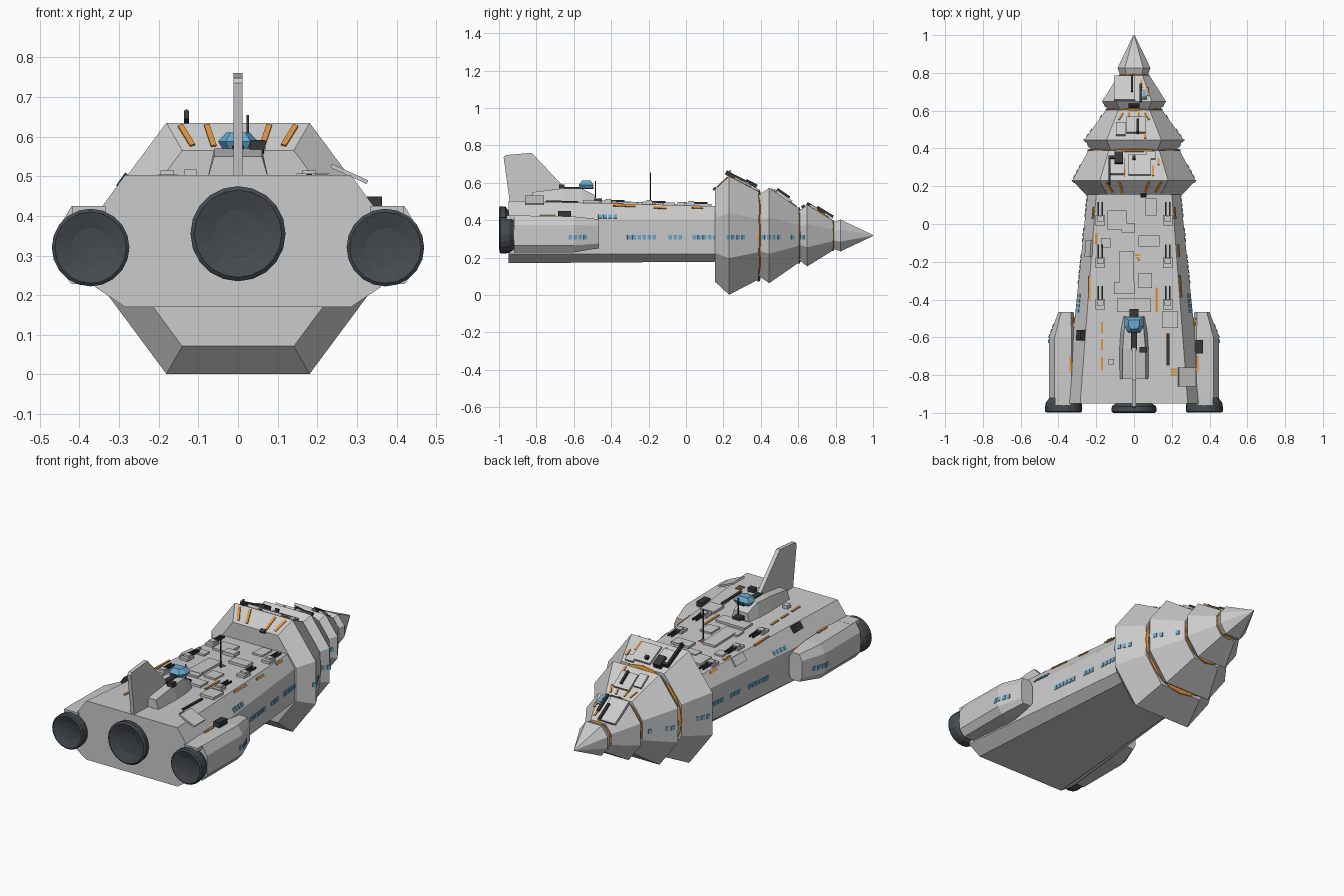
import bpy, bmesh, math
from mathutils import Vector, Matrix
from mathutils.bvhtree import BVHTree


def mat(name, r, g, b):
    m = bpy.data.materials.new(name)
    m.diffuse_color = (r, g, b, 1)
    return m


GREY = mat("hull grey", 0.60, 0.60, 0.60)
DARK = mat("charcoal", 0.035, 0.038, 0.042)
NOZ = mat("engine slate", 0.06, 0.07, 0.08)
ORANGE = mat("marking orange", 0.72, 0.30, 0.05)
BLUE = mat("window blue", 0.14, 0.40, 0.62)
surf_v, surf_f = [], []      # collected hull surfaces, for placing details


def make(name, verts, faces, m, solid=False):
    me = bpy.data.meshes.new(name)
    bm = bmesh.new()
    vs = [bm.verts.new(v) for v in verts]
    for f in faces:
        bm.faces.new([vs[i] for i in f])
    bmesh.ops.recalc_face_normals(bm, faces=bm.faces)
    bm.to_mesh(me)
    bm.free()
    me.materials.append(m)
    ob = bpy.data.objects.new(name, me)
    bpy.context.collection.objects.link(ob)
    if solid:
        o = len(surf_v)
        surf_v.extend(Vector(v) for v in verts)
        surf_f.extend([i + o for i in p.vertices] for p in me.polygons)
    return ob


def loft(name, rings, m, solid=False):
    n = len(rings[0])
    verts = [p for r in rings for p in r]
    faces = [list(range(n)), list(range(len(verts) - n, len(verts)))]
    for k in range(len(rings) - 1):
        for i in range(n):
            j = (i + 1) % n
            faces.append([k * n + i, k * n + j, k * n + n + j, k * n + n + i])
    return make(name, verts, faces, m, solid)


def ring8(y, xi, xo, zb, z1, z2, zt, cx=0):
    half = [(xi, zt), (xo, z2), (xo, z1), (xi, zb)]
    return [(cx + x, y, z) for x, z in half] + [(cx - x, y, z) for x, z in reversed(half)]


def lathe(name, prof, cx, cz, m, n=20):
    return loft(name, [[(cx + r * math.cos(2 * math.pi * i / n), y,
                         cz + r * math.sin(2 * math.pi * i / n)) for i in range(n)]
                       for r, y in prof], m)


def block(name, p, n, lx, ly, t, m, lift=0.0, along=(0, 1, 0)):
    """Box resting on point p, with thickness along normal n."""
    n = Vector(n).normalized()
    a = Vector(along)
    a = (a - n * a.dot(n)).normalized()
    c = a.cross(n)
    p = Vector(p) + n * lift
    ring = lambda h: [p + c * (sx * lx / 2) + a * (sy * ly / 2) + n * h
                      for sx, sy in ((-1, -1), (1, -1), (1, 1), (-1, 1))]
    return loft(name, [ring(-0.002), ring(t)], m)


# main hull: tapered octagonal body
loft("main_hull", [ring8(-0.95, 0.285, 0.36, 0.17, 0.22, 0.40, 0.503),
                   ring8(0.20, 0.197, 0.242, 0.178, 0.22, 0.405, 0.474)], GREY, True)

# stacked bow sections, each flaring quickly and tapering to the next
CZ = 0.318


def bow(name, stations):
    loft(name, [ring8(y, h * 0.57, h * 1.03, CZ - h, CZ - h * 0.38, CZ + h * 0.38, CZ + h)
                for y, h in stations], GREY, True)


bow("bow_section_1", [(0.155, 0.247), (0.23, 0.317), (0.388, 0.235)])
bow("bow_section_2", [(0.388, 0.215), (0.445, 0.255), (0.603, 0.145)])
bow("bow_section_3", [(0.603, 0.13), (0.648, 0.165), (0.786, 0.08)])
bow("nose_cone", [(0.786, 0.07), (0.826, 0.085), (1.0, 0.003)])
for y, r in ((0.388, 0.246), (0.603, 0.15), (0.784, 0.083)):
    lathe("orange_collar", [(r - 0.01, y - 0.009), (r, y - 0.005), (r, y + 0.005),
                            (r - 0.01, y + 0.009)], 0, CZ, ORANGE, 24)

# side engine pods and nozzles
for s in (-1, 1):
    cx = 0.375 * s
    loft("engine_pod", [ring8(-0.92, 0.045, 0.075, 0.228, 0.265, 0.375, 0.425, cx),
                        ring8(-0.60, 0.045, 0.075, 0.228, 0.265, 0.375, 0.42, cx),
                        ring8(-0.465, 0.025, 0.04, 0.25, 0.275, 0.37, 0.405, 0.36 * s)],
         GREY, True)
    block("pod_rear_pad", (cx, -0.92, 0.405), (0, 0, 1), 0.085, 0.08, 0.02, GREY)
    lathe("pod_nozzle", [(0.07, -0.90), (0.078, -0.925), (0.095, -0.945), (0.098, -0.965),
                         (0.098, -0.992), (0.09, -0.998), (0.05, -0.985), (0.002, -0.98)],
          0.372 * s, 0.32, NOZ)
lathe("main_nozzle", [(0.09, -0.94), (0.10, -0.953), (0.117, -0.965), (0.12, -0.992),
                      (0.11, -1.0), (0.06, -0.985), (0.002, -0.98)], 0, 0.355, NOZ)

# bridge tower, canopy and tail fin
loft("bridge_tower", [[(-b, y, 0.49), (b, y, 0.49), (t, y, z), (-t, y, z)] for y, b, t, z in
     ((-0.82, 0.078, 0.06, 0.55), (-0.66, 0.078, 0.06, 0.57), (-0.56, 0.07, 0.052, 0.57),
      (-0.49, 0.055, 0.042, 0.535))], GREY, True)
canopy = [(-0.03, -0.572), (0.03, -0.572), (0.048, -0.54), (0.048, -0.495),
          (-0.048, -0.495), (-0.048, -0.54)]
loft("canopy", [[(x * k, -0.53 + (y + 0.53) * k, z) for x, y in canopy]
                for z, k in ((0.568, 0.8), (0.588, 1.05), (0.611, 0.6))], BLUE)
block("canopy_base", (0, -0.58, 0.568), (0, 0, 1), 0.03, 0.17, 0.01, DARK)
block("bridge_sensor", (0.05, -0.665, 0.57), (0, 0, 1), 0.04, 0.03, 0.022, DARK)
fin = [(-0.94, 0.48), (-0.975, 0.735), (-0.965, 0.748), (-0.825, 0.76), (-0.655, 0.58),
       (-0.655, 0.50)]
loft("tail_fin", [[(x, y, z) for y, z in fin] for x in (-0.011, 0.011)], GREY)

TREE = BVHTree.FromPolygons(surf_v, surf_f)


def top(name, x, y, lx, ly, t, m, lift=0.0):
    p, n, _, _ = TREE.ray_cast(Vector((x, y, 2)), Vector((0, 0, -1)))
    block(name, p, n if n.z > 0 else -n, lx, ly, t, m, lift)


def side(name, s, y, z, ly, lz, t, m):
    p, n, _, _ = TREE.ray_cast(Vector((2 * s, y, z)), Vector((-s, 0, 0)))
    block(name, p, n if n.x * s > 0 else -n, lz, ly, t, m)


# window rows on both flanks: first y, count, z
for y0, k, z in ((-0.62, 4, 0.308), (-0.305, 6, 0.308), (-0.085, 3, 0.308), (0.045, 5, 0.308),
                 (0.225, 4, 0.308), (0.415, 4, 0.308), (0.57, 1, 0.308), (0.625, 1, 0.308),
                 (-0.46, 4, 0.419)):
    for i in range(k):
        for s in (-1, 1):
            side("window", s, y0 + i * 0.027, z, 0.019, 0.024, 0.004, BLUE)

# six twin-barrel deck guns
for s in (-1, 1):
    for y in (0.02, -0.205, -0.425):
        x = 0.178 * s
        top("gun_base", x, y, 0.05, 0.055, 0.014, GREY)
        top("gun_turret", x, y + 0.008, 0.034, 0.03, 0.024, GREY)
        for d in (-0.01, 0.01):
            top("gun_barrel", x + d, y + 0.058, 0.008, 0.075, 0.008, DARK, 0.012)

# raised deck panels: x, y, width, length, height
for x, y, w, l, t in ((-0.04, -0.24, 0.08, 0.19, 0.012), (-0.235, -0.13, 0.05, 0.09, 0.012),
                      (-0.09, 0.02, 0.10, 0.10, 0.012), (0.08, -0.09, 0.11, 0.06, 0.014),
                      (0.19, -0.505, 0.085, 0.09, 0.014), (-0.05, -0.34, 0.11, 0.06, 0.01),
                      (0.00, -0.43, 0.18, 0.07, 0.012), (-0.03, -0.02, 0.07, 0.05, 0.018),
                      (0.06, -0.30, 0.07, 0.08, 0.01), (-0.12, -0.73, 0.03, 0.03, 0.02),
                      (0.09, 0.09, 0.06, 0.09, 0.01), (-0.15, -0.10, 0.05, 0.05, 0.01),
                      # panels on the bow sections
                      (-0.05, 0.715, 0.11, 0.15, 0.014), (0.01, 0.52, 0.10, 0.10, 0.014),
                      (-0.07, 0.50, 0.05, 0.08, 0.012), (0.03, 0.31, 0.12, 0.12, 0.012),
                      (-0.09, 0.30, 0.08, 0.09, 0.014), (0.05, 0.68, 0.04, 0.05, 0.01),
                      (0.09, 0.36, 0.05, 0.04, 0.012)):
    top("raised_panel", x, y, w, l, t, GREY)
block("tilted_rear_panel", (0.28, -0.81, 0.503), (0.45, 0, 1), 0.10, 0.10, 0.008, GREY)

# dark equipment boxes, vents and bow gun
for x, y, w, l, t in ((-0.27, -0.59, 0.04, 0.055, 0.03), (0.345, -0.65, 0.038, 0.07, 0.028),
                      (0.18, -0.665, 0.014, 0.17, 0.008), (0.0, -0.47, 0.045, 0.04, 0.025),
                      (-0.08, 0.34, 0.045, 0.065, 0.03), (-0.13, 0.275, 0.012, 0.15, 0.022),
                      (-0.10, 0.345, 0.07, 0.015, 0.025), (0.0, 0.34, 0.018, 0.018, 0.03),
                      (0.035, 0.69, 0.014, 0.11, 0.012), (-0.01, 0.735, 0.012, 0.10, 0.024),
                      (0.0, 0.63, 0.06, 0.02, 0.012), (0.02, 0.51, 0.012, 0.08, 0.026),
                      (0.05, 0.155, 0.03, 0.02, 0.01)):
    top("dark_fitting", x, y, w, l, t, DARK)

# antennas
for x, y, z0, z1 in ((0.025, -0.19, 0.48, 0.655), (-0.13, 0.235, 0.62, 0.668),
                     (0.012, -0.484, 0.52, 0.61)):
    block("antenna", (x, y, z0), (0, 0, 1), 0.006, 0.006, z1 - z0, DARK)

# orange deck stripes: x, y, width, length
for x, y, w, l in ((-0.17, -0.55, 0.012, 0.06), (-0.17, -0.64, 0.012, 0.06),
                   (-0.17, -0.74, 0.012, 0.07), (-0.235, -0.34, 0.012, 0.13),
                   (0.245, -0.33, 0.012, 0.12), (0.12, -0.40, 0.012, 0.13),
                   (0.175, -0.60, 0.012, 0.05), (0.02, -0.165, 0.03, 0.01),
                   (0.02, -0.18, 0.02, 0.01), (0.215, 0.06, 0.012, 0.06),
                   (-0.215, 0.06, 0.012, 0.06), (-0.20, -0.08, 0.012, 0.06),
                   (0.235, -0.14, 0.012, 0.07), (0.21, -0.77, 0.035, 0.009),
                   (0.21, -0.785, 0.035, 0.009), (0.21, -0.80, 0.035, 0.009),
                   (-0.32, -0.52, 0.014, 0.05), (-0.335, -0.74, 0.012, 0.08),
                   (0.325, -0.52, 0.014, 0.05), (0.335, -0.74, 0.012, 0.08),
                   (0.10, 0.28, 0.012, 0.06), (0.13, 0.33, 0.012, 0.04),
                   (-0.05, 0.27, 0.012, 0.05), (0.06, 0.47, 0.012, 0.04),
                   (0.04, 0.74, 0.012, 0.05), (0.07, 0.70, 0.012, 0.05)):
    top("orange_stripe", x, y, w, l, 0.005, ORANGE)
top("bow_window", 0.055, 0.68, 0.022, 0.035, 0.013, BLUE)

# slanted orange stripes behind the first bow flare, and fans at the second collar
for s in (-1, 1):
    for x in (0.07, 0.13):
        p, n, _, _ = TREE.ray_cast(Vector((x * s, 0.194, 2)), Vector((0, 0, -1)))
        block("flare_stripe", p, n, 0.014, 0.08, 0.005, ORANGE, 0, (x * s * 3, 0.7, 0.6))
    for x in (0.03, 0.07):
        p, n, _, _ = TREE.ray_cast(Vector((x * s, 0.57, 2)), Vector((0, 0, -1)))
        block("fan_stripe", p, n, 0.01, 0.05, 0.005, ORANGE, 0, (-x * s * 8, 1, -0.6))
